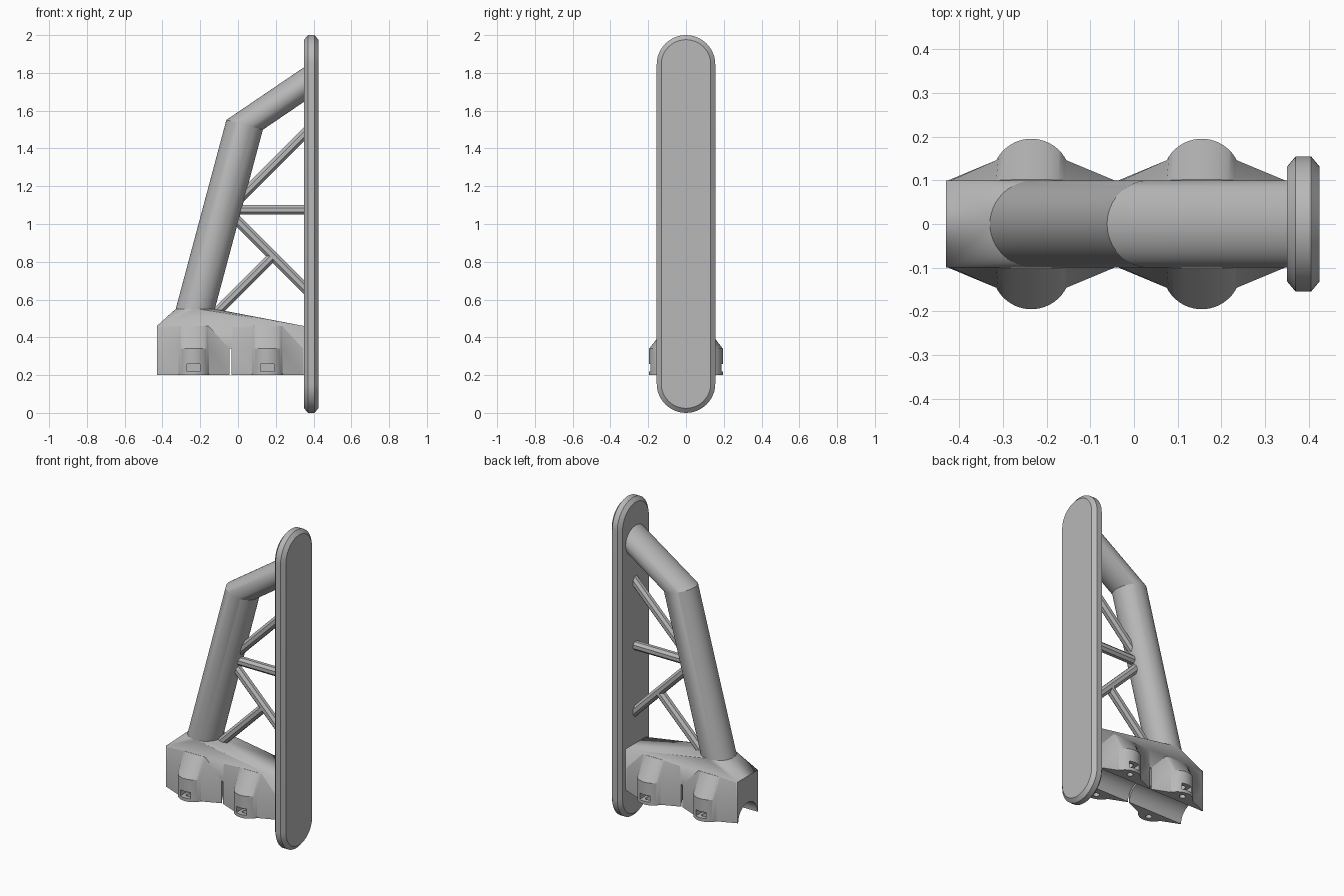
import bpy, bmesh
from math import sin, cos, pi, radians, tau
from mathutils import Vector as V

old = bpy.data.objects.get("Cube")
if old:
    bpy.data.objects.remove(old, do_unlink=True)

GREY = bpy.data.materials.new("plain grey")
GREY.use_nodes = True
GREY.diffuse_color = (0.48, 0.48, 0.48, 1)
GREY.node_tree.nodes["Principled BSDF"].inputs["Base Color"].default_value = (0.48, 0.48, 0.48, 1)


def finish(name, bm):
    bmesh.ops.recalc_face_normals(bm, faces=bm.faces[:])
    mesh = bpy.data.meshes.new(name)
    bm.to_mesh(mesh)
    bm.free()
    mesh.materials.append(GREY)
    ob = bpy.data.objects.new(name, mesh)
    bpy.context.collection.objects.link(ob)
    return ob


def loft(name, rings):
    """Skin a list of equal rings and cap both ends."""
    bm = bmesh.new()
    rows = [[bm.verts.new(p) for p in ring] for ring in rings]
    n = len(rows[0])
    for a, b in zip(rows, rows[1:]):
        for i in range(n):
            j = (i + 1) % n
            bm.faces.new((a[i], a[j], b[j], b[i]))
    bm.faces.new(rows[0][::-1])
    bm.faces.new(rows[-1])
    return finish(name, bm)


def bar(name, a, b, r, sides):
    """Straight prism from a to b with a flat side facing y."""
    a, b = V(a), V(b)
    side = V((0, 1, 0)) if abs((b - a).normalized().y) < 0.9 else V((1, 0, 0))
    up = (b - a).normalized().cross(side)
    ring = [side * r * cos((i + .5) * tau / sides) + up * r * sin((i + .5) * tau / sides)
            for i in range(sides)]
    return loft(name, [[a + p for p in ring], [b + p for p in ring]])


def box(name, lo, hi):
    x0, y0, z0 = lo
    x1, y1, z1 = hi
    return loft(name, [[(x0, y0, z), (x1, y0, z), (x1, y1, z), (x0, y1, z)] for z in (z0, z1)])


def activate(ob):
    bpy.ops.object.select_all(action='DESELECT')
    ob.select_set(True)
    bpy.context.view_layer.objects.active = ob


def cut(ob, cutters):
    activate(ob)
    for c in cutters:
        c.hide_render = True
        m = ob.modifiers.new("cut", 'BOOLEAN')
        m.operation, m.solver, m.object = 'DIFFERENCE', 'EXACT', c
        bpy.ops.object.modifier_apply(modifier=m.name)
        bpy.data.objects.remove(c, do_unlink=True)


def smooth(ob, angle=30):
    activate(ob)
    bpy.ops.object.shade_smooth_by_angle(angle=radians(angle))


# Long rounded end plate with chamfered rims
def stadium(x, inset):
    r, pts = 0.155 - inset, []
    for centre, start in ((1.845, 0), (0.155, pi)):
        for i in range(25):
            t = start + pi * i / 24
            pts.append((x, r * cos(t), centre + r * sin(t)))
    return pts


smooth(loft("end_plate", [stadium(0.35, 0.024), stadium(0.37, 0),
                          stadium(0.405, 0), stadium(0.425, 0.024)]))

# Bent tube: leaning lower leg and an upper leg reaching the plate
lean = radians(15)
down = V((-sin(lean), 0, -cos(lean)))
reach = V((0.42, 0, 0.285))
elbow = [V((0.035 + 0.1 * cos(lean) * cos(t), 0.1 * sin(t), 1.525 - 0.1 * sin(lean) * cos(t)))
         for t in (tau * i / 48 for i in range(48))]


def section(z):
    return [p + down * ((z - p.z) / down.z) for p in elbow]


smooth(loft("bent_tube", [section(0.48), elbow,
                          [p + reach * ((0.37 - p.x) / reach.x) for p in elbow]]), 20)

# Thin lattice struts between tube and plate
for name, a, b in (("upper_strut", (0.0, 0, 1.125), (0.37, 0, 1.495)),
                   ("level_strut", (-0.02, 0, 1.075), (0.37, 0, 1.075)),
                   ("falling_strut", (-0.02, 0, 1.035), (0.37, 0, 0.645)),
                   ("rising_strut", (-0.14, 0, 0.505), (0.18, 0, 0.825))):
    bar(name, a, b, 0.028, 8)

# Saddle block hulled up to the foot of the tube
bm = bmesh.new()
for p in section(0.55) + [(x, y, z) for x in (-0.43, 0.35) for y in (-0.1, 0.1) for z in (0.2, 0.46)]:
    bm.verts.new(p)
bmesh.ops.convex_hull(bm, input=bm.verts[:])
bmesh.ops.dissolve_limit(bm, angle_limit=0.01, verts=bm.verts[:], edges=bm.edges[:])
saddle = finish("saddle_block", bm)
cut(saddle, [bar("channel_cutter", (-0.6, 0, 0.2), (0.6, 0, 0.2), 0.095, 48),
             box("gap_cutter", (-0.045, -0.3, 0.1), (-0.035, 0.3, 0.34))])
smooth(saddle)

# Four clamp wings with round bosses, nut pockets and screw holes
INNER = 0.097


def wing(name, cx, s):
    arc = [(0.09 * cos(t), 0.105 + 0.09 * sin(t))
           for t in (radians(27 + 126 * i / 20) for i in range(21))]
    outline = [(-0.19, INNER), (0.19, INNER), (0.19, 0.1)] + arc + [(-0.19, 0.1)]

    def ring(z, squash):
        return [(cx + x, s * (INNER + (y - INNER) * squash), z) for x, y in outline]

    ob = loft(name, [ring(0.2, 1), ring(0.34, 1), ring(0.46, 0.05)])
    y0, y1 = sorted((s * 0.125, s * 0.25))
    cut(ob, [box("pocket_cutter", (cx - 0.035, y0, 0.22), (cx + 0.035, y1, 0.26)),
             bar("hole_cutter", (cx, s * 0.15, 0.1), (cx, s * 0.15, 0.3), 0.018, 16)])
    smooth(ob)


for end, cx in (("outer", -0.235), ("inner", 0.155)):
    for side, s in (("front", -1), ("back", 1)):
        wing(f"{end}_{side}_clamp_wing", cx, s)
